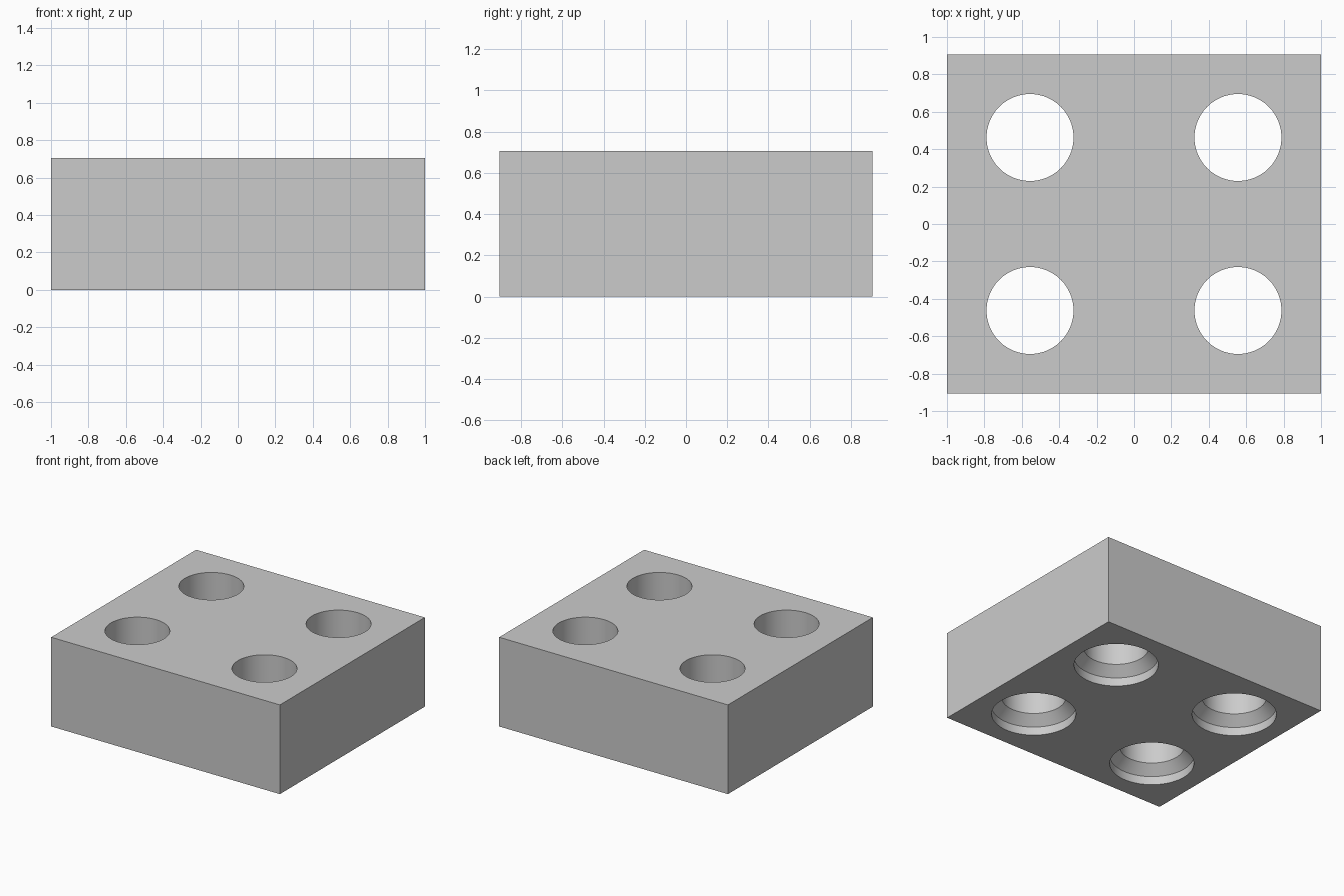
import bpy
import bmesh
import math

cube = bpy.data.objects.get("Cube")
if cube:
    bpy.data.objects.remove(cube, do_unlink=True)

WIDTH, DEPTH, HEIGHT = 2.0, 1.81, 0.705
HOLE_X, HOLE_Y = 0.556, 0.4625
BORE, MOUTH = 0.2325, 0.304
SEGMENTS = 96

# Plain grey material
grey = bpy.data.materials.new("plain grey")
grey.use_nodes = True
colour = (0.6, 0.6, 0.6, 1.0)
grey.diffuse_color = colour
grey.node_tree.nodes["Principled BSDF"].inputs["Base Color"].default_value = colour


def make_object(name, bm):
    bmesh.ops.recalc_face_normals(bm, faces=bm.faces)
    mesh = bpy.data.meshes.new(name)
    bm.to_mesh(mesh)
    bm.free()
    mesh.materials.append(grey)
    obj = bpy.data.objects.new(name, mesh)
    bpy.context.collection.objects.link(obj)
    return obj


def add_lathe(bm, cx, cy, profile):
    """Closed solid of revolution from (radius, height) points."""
    rings = []
    for r, z in profile:
        angles = [math.tau * i / SEGMENTS for i in range(SEGMENTS)]
        rings.append([bm.verts.new((cx + r * math.cos(a), cy + r * math.sin(a), z))
                      for a in angles])
    for low, high in zip(rings, rings[1:]):
        for i in range(SEGMENTS):
            j = (i + 1) % SEGMENTS
            bm.faces.new((low[i], low[j], high[j], high[i]))
    bm.faces.new(rings[0])
    bm.faces.new(rings[-1])


# Solid block
bm = bmesh.new()
bmesh.ops.create_cube(bm, size=1)
bmesh.ops.scale(bm, vec=(WIDTH, DEPTH, HEIGHT), verts=bm.verts)
bmesh.ops.translate(bm, vec=(0, 0, HEIGHT / 2), verts=bm.verts)
block = make_object("block", bm)

# Four through holes, each with a stepped countersink underneath
profile = [(MOUTH, -0.1), (MOUTH, 0.067), (BORE, 0.139), (BORE, HEIGHT + 0.1)]
bm = bmesh.new()
for sx in (-1, 1):
    for sy in (-1, 1):
        add_lathe(bm, sx * HOLE_X, sy * HOLE_Y, profile)
cutter = make_object("hole_cutter", bm)
cutter.hide_render = True

# Cut the holes and drop the cutter
cut = block.modifiers.new("holes", "BOOLEAN")
cut.operation = "DIFFERENCE"
cut.solver = "EXACT"
cut.object = cutter
bpy.ops.object.select_all(action="DESELECT")
bpy.context.view_layer.objects.active = block
block.select_set(True)
bpy.ops.object.modifier_apply(modifier=cut.name)
bpy.data.objects.remove(cutter, do_unlink=True)

# Smooth hole walls with crisp edges
bpy.ops.object.shade_smooth_by_angle(angle=math.radians(30))
